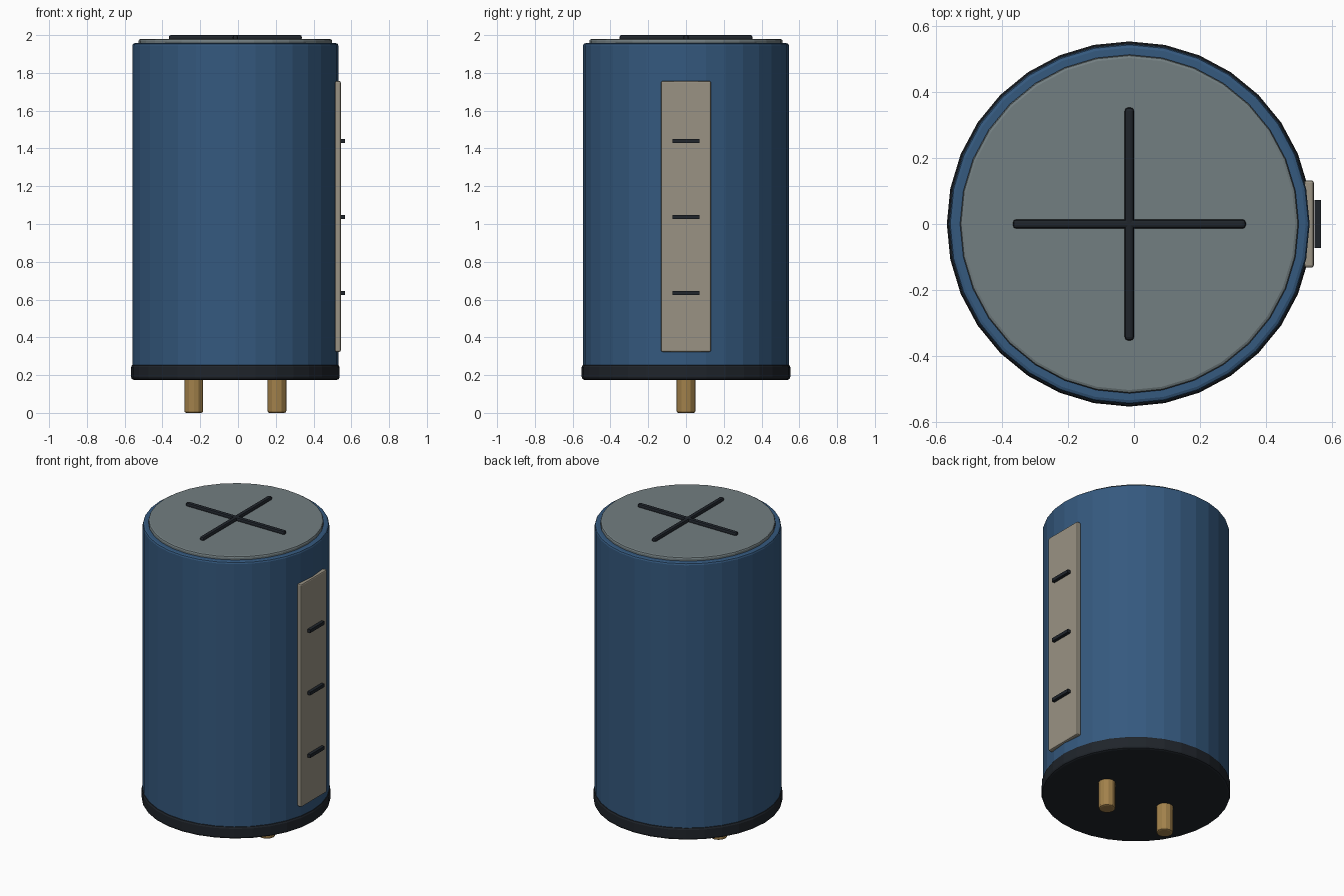
import bpy

if "Cube" in bpy.data.objects:
    bpy.data.objects.remove(bpy.data.objects["Cube"])

CX = -0.014  # axis of the can; the marks on the right shift it off zero


def material(name, rgb):
    m = bpy.data.materials.new(name)
    m.diffuse_color = (*rgb, 1)
    m.use_nodes = True
    m.node_tree.nodes["Principled BSDF"].inputs["Base Color"].default_value = m.diffuse_color
    return m


BLUE = material("blue_sleeve", (0.035, 0.10, 0.21))
BLACK = material("black_rubber", (0.014, 0.018, 0.024))
STEEL = material("lid_metal", (0.17, 0.21, 0.22))
CREAM = material("label_cream", (0.32, 0.29, 0.23))
BRASS = material("brass", (0.36, 0.22, 0.07))


def finish(name, mat, bevel, segments=1):
    ob = bpy.context.object
    ob.name = name
    ob.data.materials.append(mat)
    if bevel:
        mod = ob.modifiers.new("edge_bevel", 'BEVEL')
        mod.width = bevel
        mod.segments = segments
        mod.limit_method = 'ANGLE'
        mod.angle_limit = 0.7
    return ob


def cylinder(name, x, r, z0, z1, mat, bevel, sides=32, segments=2):
    bpy.ops.mesh.primitive_cylinder_add(
        vertices=sides, radius=r, depth=z1 - z0, location=(x, 0, (z0 + z1) / 2))
    return finish(name, mat, bevel, segments)


def box(name, centre, size, mat, bevel=0, segments=2):
    bpy.ops.mesh.primitive_cube_add(size=1, location=centre)
    ob = bpy.context.object
    ob.scale = size
    bpy.ops.object.transform_apply(location=False, rotation=False, scale=True)
    return finish(name, mat, bevel, segments)


# Body, base seal and lid
cylinder("can_body", CX, 0.545, 0.20, 1.957, BLUE, 0.012)
cylinder("base_seal", CX, 0.552, 0.175, 0.256, BLACK, 0.014)
cylinder("lid", CX, 0.512, 1.93, 1.979, STEEL, 0.01)

# Crossed vent ridges on the lid
box("vent_ridge_x", (CX, 0, 1.986), (0.704, 0.028, 0.028), BLACK, 0.01)
box("vent_ridge_y", (CX, 0, 1.986), (0.028, 0.704, 0.028), BLACK, 0.01)

# Polarity stripe with three dashes
box("polarity_stripe", (0.529, 0, 1.04), (0.03, 0.264, 1.434), CREAM, 0.008)
for i, z in enumerate((0.635, 1.038, 1.44)):
    box(f"polarity_dash_{i + 1}", (0.556, 0, z), (0.02, 0.144, 0.021), BLACK)

# Terminal pins
for side, s in (("left", -1), ("right", 1)):
    cylinder(f"pin_{side}", CX + s * 0.22, 0.05, 0, 0.20, BRASS, 0.01, sides=12)
